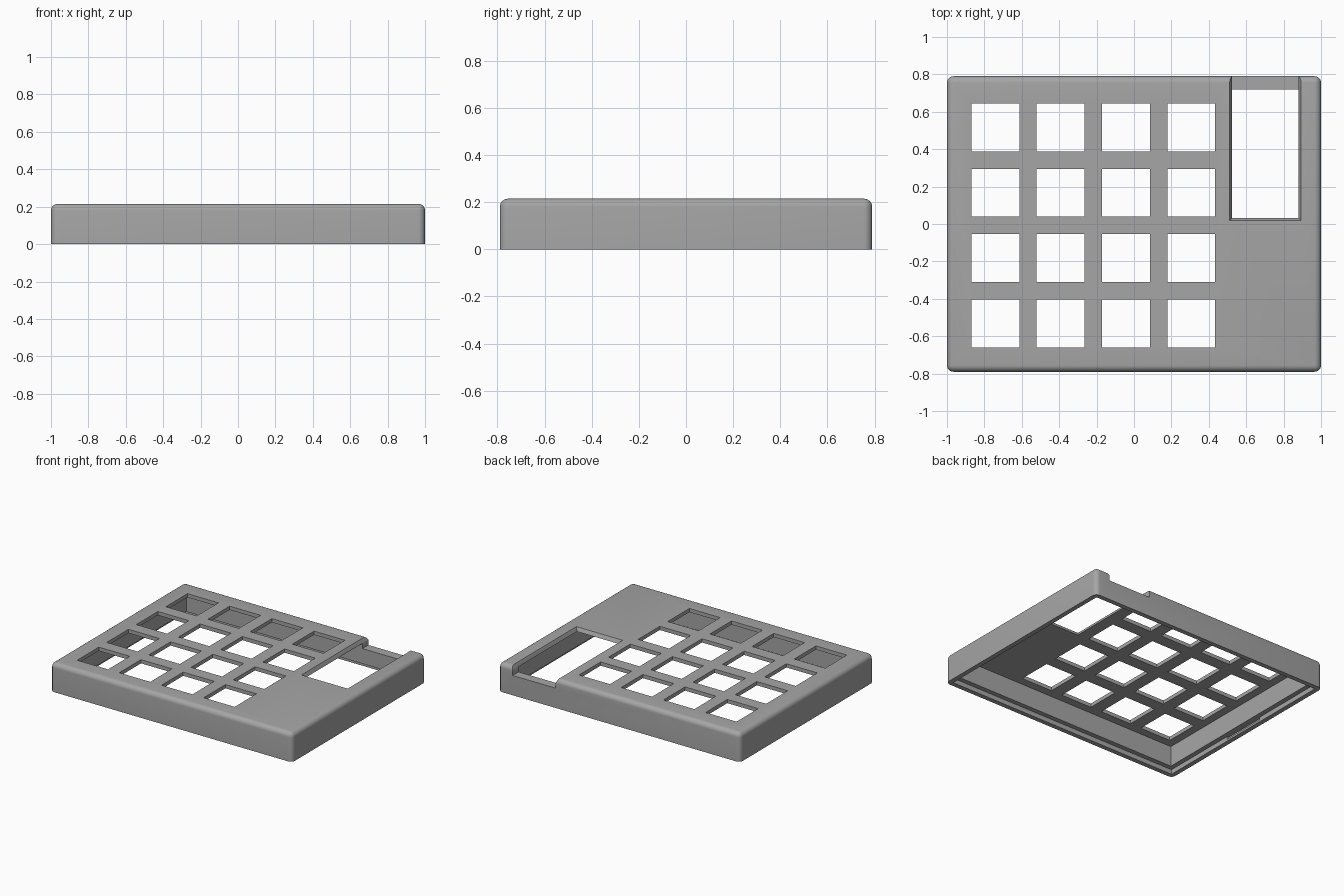
import bpy, bmesh, math

if "Cube" in bpy.data.objects:
    bpy.data.objects.remove(bpy.data.objects["Cube"])

grey = bpy.data.materials.new("mid grey")
grey.diffuse_color = (0.38, 0.38, 0.38, 1)
grey.use_nodes = True
grey.node_tree.nodes["Principled BSDF"].inputs["Base Color"].default_value = grey.diffuse_color

W, D, H = 1.0, 0.79, 0.215      # half width, half depth, height
PLATE = 0.187                   # underside of the top plate
WALL, LIP = 0.07, 0.035         # wall thickness, thin rim at the bottom


def block(name, x0, x1, y0, y1, z0, z1, flare=0.0):
    """Box whose top is wider than its bottom by flare on each side."""
    me = bpy.data.meshes.new(name)
    bm = bmesh.new()
    bmesh.ops.create_cube(bm, size=1)
    for v in bm.verts:
        up = v.co.z > 0
        f = flare if up else 0
        v.co = ((x1 + f) if v.co.x > 0 else (x0 - f),
                (y1 + f) if v.co.y > 0 else (y0 - f),
                z1 if up else z0)
    bm.to_mesh(me)
    bm.free()
    ob = bpy.data.objects.new(name, me)
    bpy.context.collection.objects.link(ob)
    return ob


# outer body with rounded top edges and corners
case = block("keypad_case", -W, W, -D, D, 0, H)
case.data.materials.append(grey)
bm = bmesh.new()
bm.from_mesh(case.data)
edges = [e for e in bm.edges if max(v.co.z for v in e.verts) > 0.1]
bmesh.ops.bevel(bm, geom=edges, offset=0.035, segments=6, profile=0.5,
                affect='EDGES')
bm.to_mesh(case.data)
bm.free()

cutters = [
    # hollow inside, then the wider step for the base plate
    block("cavity_cutter", -W + WALL, W - WALL, -D + WALL, D - WALL, -0.1, PLATE),
    block("step_cutter", -W + LIP, W - LIP, -D + LIP, D - LIP, -0.1, 0.035),
    # shallow catch grooves in the side rims
    block("catch_cutter", -W + 0.022, W - 0.022, -0.17, 0.17, 0.015, 0.035),
    # display window, open through the back wall, with sloped edges in the plate
    block("window_cutter", 0.525, 0.88, 0.032, 0.9, 0.148, PLATE + 0.001),
    block("window_slope_cutter", 0.525, 0.88, 0.032, 0.9, PLATE, H + 0.001, 0.014),
]
# four by four grid of key holes
s = 0.128
for i in range(4):
    for j in range(4):
        x, y = -0.741 + 0.349 * i, -0.531 + 0.349 * j
        cutters.append(block("key_cutter", x - s, x + s, y - s, y + s, 0.1, 0.3))

for c in cutters:
    c.hide_render = True
    m = case.modifiers.new(c.name, 'BOOLEAN')
    m.operation = 'DIFFERENCE'
    m.solver = 'EXACT'
    m.object = c

# bake the cuts and remove the cutters
bpy.context.view_layer.update()
dg = bpy.context.evaluated_depsgraph_get()
mesh = bpy.data.meshes.new_from_object(case.evaluated_get(dg))
case.modifiers.clear()
case.data = mesh
for c in cutters:
    bpy.data.objects.remove(c)
mesh.materials.clear()
mesh.materials.append(grey)

# smooth the rounded edges only, keep the flat faces flat
for p in mesh.polygons:
    p.material_index = 0
    p.use_smooth = max(abs(n) for n in p.normal) < 0.9999
mesh.set_sharp_from_angle(angle=math.radians(30))
